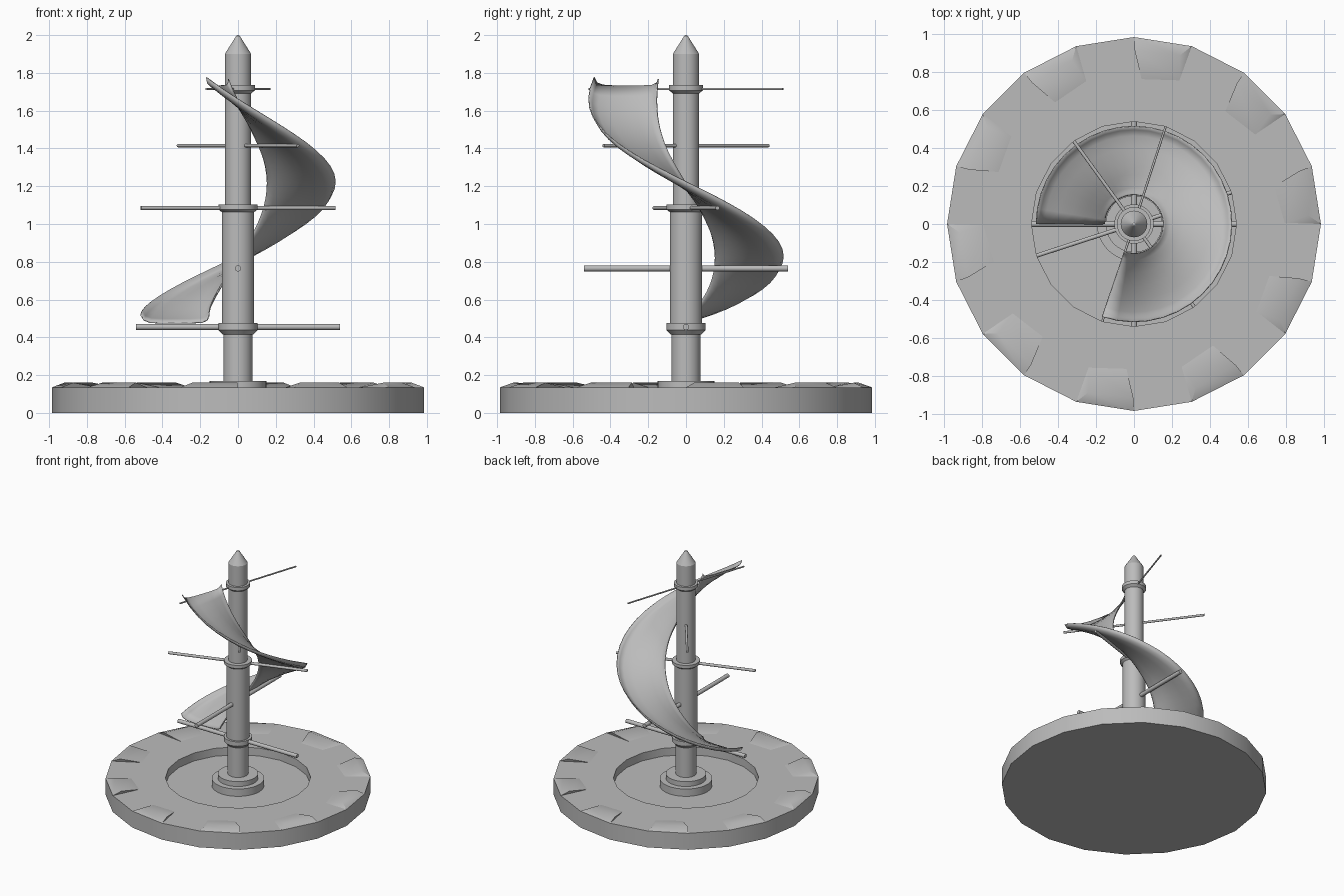
import bpy, bmesh, math
from mathutils import Matrix, Vector

cube = bpy.data.objects.get("Cube")
if cube:
    bpy.data.objects.remove(cube, do_unlink=True)

grey = bpy.data.materials.new("plain_grey")
grey.use_nodes = True
color = (0.5, 0.5, 0.5, 1)
grey.diffuse_color = color
grey.node_tree.nodes["Principled BSDF"].inputs["Base Color"].default_value = color


def finish(name, bm, angle=30):
    """Turn a bmesh into a shaded object."""
    bmesh.ops.remove_doubles(bm, verts=bm.verts, dist=1e-5)
    bmesh.ops.recalc_face_normals(bm, faces=bm.faces)
    mesh = bpy.data.meshes.new(name)
    bm.to_mesh(mesh)
    bm.free()
    mesh.materials.append(grey)
    obj = bpy.data.objects.new(name, mesh)
    bpy.context.collection.objects.link(obj)
    bpy.ops.object.select_all(action="DESELECT")
    obj.select_set(True)
    bpy.context.view_layer.objects.active = obj
    bpy.ops.object.shade_smooth_by_angle(angle=math.radians(angle))
    return obj


def lathe(name, profile, sides):
    """Revolve (radius, height) points about z."""
    bm = bmesh.new()
    verts = [bm.verts.new((r, 0, z)) for r, z in profile]
    edges = [bm.edges.new(pair) for pair in zip(verts, verts[1:])]
    bmesh.ops.spin(bm, geom=verts + edges, axis=(0, 0, 1), cent=(0, 0, 0),
                   steps=sides, angle=math.tau)
    return finish(name, bm)


def polar(r, degrees, z):
    a = math.radians(degrees)
    return Vector((r * math.cos(a), r * math.sin(a), z))


# Twenty-sided base with a sunken round pool
RIM, DECK, FLOOR = 0.985, 0.135, 0.07
lathe("base", [(0, 0), (RIM, 0), (RIM, DECK), (0.54, DECK),
               (0.54, FLOOR), (0, FLOOR)], 20)

# Stepped foot, pole with stepped diameters, and pointed cap
lathe("pole_foot", [(0, FLOOR), (0.195, FLOOR), (0.195, 0.13), (0.15, 0.13),
                    (0.15, 0.17), (0, 0.17)], 32)
lathe("pole", [(0, 0.17), (0.077, 0.17), (0.077, 0.45), (0.086, 0.45),
               (0.086, 1.08), (0.07, 1.08), (0.07, 1.9), (0.01, 1.995),
               (0, 2.0)], 32)

# Collars where the supports meet the pole
for name, low, high, r in (("lower_collar", 0.415, 0.475, 0.104),
                           ("middle_collar", 1.06, 1.102, 0.104),
                           ("upper_collar", 1.69, 1.735, 0.09)):
    mid = low + (high - low) * 0.4
    lathe(name, [(0, low), (r - 0.022, low), (r, mid), (r, high), (0, high)], 32)

# Low mounds around the rim, one on every other side
bm = bmesh.new()
for i in range(10):
    turn = Matrix.Rotation(math.radians(81 + 36 * i), 4, "Z")
    half = RIM * math.sin(math.radians(9))
    edge = RIM * math.cos(math.radians(9))
    points = [(edge, half), (edge, -half), (0.785, -0.118), (0.76, 0.08)]
    a, b, c, d = [bm.verts.new(turn @ Vector((x, y, DECK))) for x, y in points]
    e = bm.verts.new(turn @ Vector((0.905, 0.14, 0.16)))
    f = bm.verts.new(turn @ Vector((0.915, -0.1, 0.16)))
    for face in ((a, b, f, e), (b, c, f), (c, d, e, f), (d, a, e)):
        bm.faces.new(face)
finish("rim_mounds", bm, 40)

# Support rods: direction in degrees, height, thickness
RODS = [(-108, 1.715, 0.006), (-54, 1.415, 0.009), (18, 1.085, 0.011),
        (90, 0.765, 0.016), (180, 0.455, 0.016)]
for i, (angle, z, r) in enumerate(RODS):
    bm = bmesh.new()
    place = (Matrix.Translation((0, 0, z)) @ Matrix.Rotation(math.radians(angle), 4, "Z")
             @ Matrix.Rotation(math.pi / 2, 4, "Y"))
    bmesh.ops.create_cone(bm, cap_ends=True, segments=16, radius1=r, radius2=r,
                          depth=1.08, matrix=place)
    finish("support_rod_%d" % (i + 1), bm)


def slide_height(angle):
    """Smooth curve resting on every rod."""
    total = 0
    for a, z, r in RODS:
        weight = 1
        for other, _, _ in RODS:
            if other != a:
                weight *= (angle - other) / (a - other)
        total += weight * (z + r + 0.004)
    return total


# Spiral slide: a shallow trough swept down around the pole
SECTION = [(0.155, 0.036), (0.163, 0.016), (0.19, 0.004), (0.26, 0), (0.33, 0),
           (0.40, 0), (0.465, 0.004), (0.498, 0.016), (0.515, 0.045)]
STEPS = 32
bm = bmesh.new()
rows = []
for i in range(STEPS + 1):
    angle = -109 + 289 * i / STEPS
    rows.append([bm.verts.new(polar(r, angle, slide_height(angle) + h))
                 for r, h in SECTION])
for row, following in zip(rows, rows[1:]):
    for j in range(len(SECTION) - 1):
        bm.faces.new((row[j], row[j + 1], following[j + 1], following[j]))
slide = finish("spiral_slide", bm, 60)
shell = slide.modifiers.new("thickness", "SOLIDIFY")
shell.thickness = 0.006
shell.offset = 0
